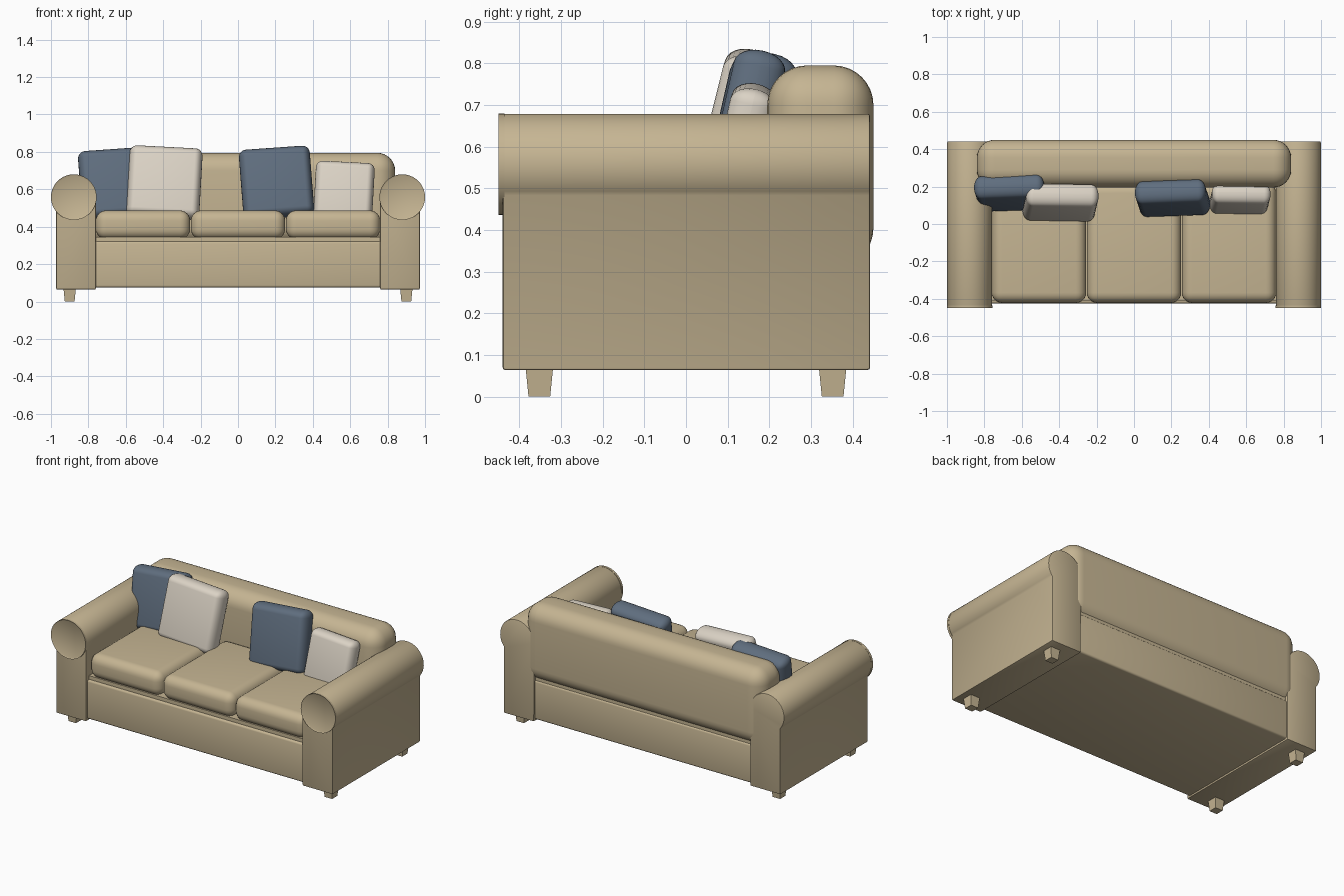
import bpy, bmesh
from math import radians, cos, sin, pi, acos, degrees
from mathutils import Matrix, Euler

if "Cube" in bpy.data.objects:
    bpy.data.objects.remove(bpy.data.objects["Cube"])


def material(name, rgb):
    m = bpy.data.materials.new(name)
    m.diffuse_color = (*rgb, 1)
    m.use_nodes = True
    m.node_tree.nodes["Principled BSDF"].inputs["Base Color"].default_value = m.diffuse_color
    return m


TAN = material("tan fabric", (0.56, 0.46, 0.29))
BLUE = material("slate blue fabric", (0.115, 0.155, 0.21))
CREAM = material("cream fabric", (0.71, 0.65, 0.56))


def finish(name, bm, mat, bevel=0, segments=5, smooth=True, stretch=None):
    bmesh.ops.recalc_face_normals(bm, faces=bm.faces)
    if bevel:
        edges = [e for e in bm.edges if e.calc_face_angle(0) > radians(40)]
        bmesh.ops.bevel(bm, geom=edges, offset=bevel, segments=segments,
                        profile=0.5, affect='EDGES', clamp_overlap=True)
    if stretch:
        bmesh.ops.scale(bm, vec=stretch, verts=bm.verts)
    me = bpy.data.meshes.new(name)
    bm.to_mesh(me)
    bm.free()
    me.materials.append(mat)
    ob = bpy.data.objects.new(name, me)
    bpy.context.collection.objects.link(ob)
    if smooth:
        bpy.ops.object.select_all(action='DESELECT')
        ob.select_set(True)
        bpy.context.view_layer.objects.active = ob
        bpy.ops.object.shade_smooth_by_angle(angle=radians(35))
    return ob


def box(name, x, y, z, mat, bevel=0, segments=5):
    """Rounded box from (min, max) ranges."""
    bm = bmesh.new()
    bmesh.ops.create_cube(bm, size=1)
    for v in bm.verts:
        v.co = [r[0] if c < 0 else r[1] for c, r in zip(v.co, (x, y, z))]
    return finish(name, bm, mat, bevel, segments)


# Base and the recessed deck under the cushions
box("base", (-0.77, 0.77), (-0.425, 0.432), (0.075, 0.322), TAN, 0.012, 3)
box("deck", (-0.77, 0.77), (-0.41, 0.425), (0.30, 0.345), TAN)

# Backrest
box("backrest", (-0.84, 0.84), (0.195, 0.45), (0.31, 0.795), TAN, 0.095, 8)

# Seat cushions
for i in range(3):
    cx = (i - 1) * 0.508
    box("seat_cushion", (cx - 0.252, cx + 0.252), (-0.422, 0.22),
        (0.333, 0.487), TAN, 0.055, 6)

# Arms: one profile with a rolled top, extruded front to back
CX, CZ, R = 0.879, 0.559, 0.12
for side in (-1, 1):
    bm = bmesh.new()
    start = -acos((0.972 - CX) / R)
    pts = [(0.76, 0.064), (0.972, 0.064)]
    steps = 36
    for i in range(steps + 1):
        a = start + (pi - start) * i / steps
        pts.append((CX + R * cos(a), CZ + R * sin(a)))
    face = bm.faces.new([bm.verts.new((side * px, -0.44, pz)) for px, pz in pts])
    ext = bmesh.ops.extrude_face_region(bm, geom=[face])
    for v in ext["geom"]:
        if isinstance(v, bmesh.types.BMVert):
            v.co.y = 0.442
    bmesh.ops.recalc_face_normals(bm, faces=bm.faces)
    finish("arm", bm, TAN, 0.006, 2)

    # Round arm front with a raised rim
    bm = bmesh.new()
    bmesh.ops.create_cone(bm, cap_ends=True, segments=40, radius1=0.122,
                          radius2=0.122, depth=0.014,
                          matrix=Matrix.Translation((side * 0.878, -0.443, 0.558))
                          @ Matrix.Rotation(pi / 2, 4, 'X'))
    front = min(bm.faces, key=lambda f: f.calc_center_median().y)
    bmesh.ops.inset_region(bm, faces=[front], thickness=0.009)
    bmesh.ops.translate(bm, vec=(0, 0.005, 0), verts=front.verts)
    finish("arm_front_disc", bm, TAN)

    # Tapered feet
    for fy in (-0.352, 0.352):
        bm = bmesh.new()
        bmesh.ops.create_cube(bm, size=1)
        for v in bm.verts:
            w = 0.033 if v.co.z > 0 else 0.026
            v.co = (side * 0.9 + (w if v.co.x > 0 else -w),
                    fy + (w if v.co.y > 0 else -w),
                    0.07 if v.co.z > 0 else 0)
        finish("foot", bm, TAN, smooth=False)


# Throw pillows leaning on the backrest: softer across the thickness
def pillow(name, loc, size, thick, lean, roll, yaw, mat):
    bm = bmesh.new()
    bmesh.ops.create_cube(bm, size=1)
    bmesh.ops.scale(bm, vec=(size, thick / 1.5, size), verts=bm.verts)
    ob = finish(name, bm, mat, 0.04, 6, stretch=(1, 1.5, 1))
    ob.location = loc
    ob.rotation_euler = Euler((radians(lean), radians(roll), radians(yaw)))


pillow("blue_pillow_left", (-0.657, 0.166, 0.63), 0.375, 0.125, -13, -4, 2, BLUE)
pillow("cream_pillow_left", (-0.393, 0.115, 0.635), 0.39, 0.125, -14, 3, -1, CREAM)
pillow("blue_pillow_right", (0.206, 0.138, 0.635), 0.38, 0.125, -13, -4, 2, BLUE)
pillow("cream_pillow_right", (0.567, 0.135, 0.591), 0.315, 0.11, -13, 3, -1, CREAM)
